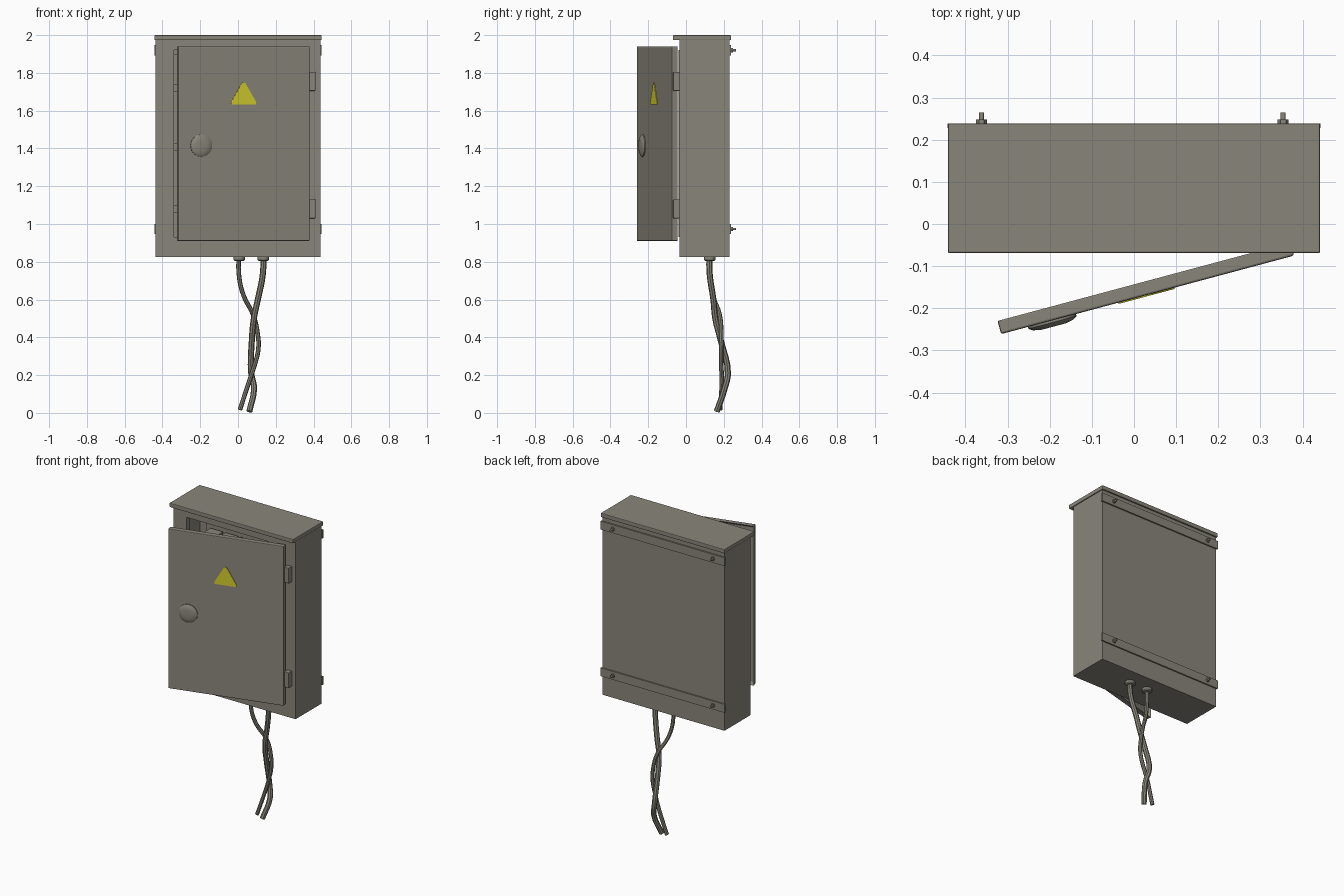
import bpy, bmesh, math
from mathutils import Matrix, Vector

if "Cube" in bpy.data.objects:
    bpy.data.objects.remove(bpy.data.objects["Cube"])


def material(name, rgb):
    m = bpy.data.materials.new(name)
    m.diffuse_color = (*rgb, 1)
    m.use_nodes = True
    m.node_tree.nodes["Principled BSDF"].inputs["Base Color"].default_value = m.diffuse_color
    return m


GREY = material("warm_grey_paint", (0.25, 0.24, 0.195))
YELLOW = material("warning_yellow", (0.63, 0.60, 0.025))

# Frame of the open door: origin at the hinge edge, swung 15 degrees
DOOR = Matrix.Translation((0.38, -0.075, 0)) @ Matrix.Rotation(math.radians(15), 4, 'Z')


def finish(name, bm, mat=GREY, frame=None, bevel=0, smooth=False):
    bmesh.ops.recalc_face_normals(bm, faces=bm.faces)
    if frame:
        bm.transform(frame)
    me = bpy.data.meshes.new(name)
    bm.to_mesh(me)
    bm.free()
    me.materials.append(mat)
    ob = bpy.data.objects.new(name, me)
    bpy.context.collection.objects.link(ob)
    if bevel:
        b = ob.modifiers.new("bevel", 'BEVEL')
        b.width, b.segments = bevel, 2
    if smooth:
        bpy.ops.object.select_all(action='DESELECT')
        ob.select_set(True)
        bpy.context.view_layer.objects.active = ob
        bpy.ops.object.shade_smooth_by_angle(angle=math.radians(40))
    return ob


def add_box(bm, x, y, z):
    size = [b - a for a, b in (x, y, z)]
    mid = [(a + b) / 2 for a, b in (x, y, z)]
    bmesh.ops.create_cube(bm, size=1, matrix=Matrix.Translation(mid) @ Matrix.Diagonal((*size, 1)))


def box(name, x, y, z, **kw):
    bm = bmesh.new()
    add_box(bm, x, y, z)
    return finish(name, bm, **kw)


def turned(name, origin, axis, profile, sides=24, **kw):
    """Turn a (radius, distance) profile around an axis."""
    bm = bmesh.new()
    rot = Vector((0, 0, 1)).rotation_difference(Vector(axis)).to_matrix()
    rings = [[bm.verts.new(Vector(origin) + rot @ Vector((r * math.cos(a), r * math.sin(a), d)))
              for a in (2 * math.pi * i / sides for i in range(sides))] for r, d in profile]
    for lo, hi in zip(rings, rings[1:]):
        for i in range(sides):
            j = (i + 1) % sides
            bm.faces.new((lo[i], lo[j], hi[j], hi[i]))
    bm.faces.new(rings[0])
    bm.faces.new(rings[-1])
    return finish(name, bm, smooth=True, **kw)


# Cabinet shell: back, sides, floor, ceiling and front frame
W, FRONT, BACK, Z0, Z1 = 0.436, -0.035, 0.23, 0.825, 1.98
T, OX, OZ0, OZ1 = 0.012, 0.347, 0.93, 1.92
box("cabinet_back", (-W, W), (BACK - T, BACK), (Z0, Z1))
box("cabinet_floor", (-W, W), (FRONT, BACK - T), (Z0, Z0 + T))
box("cabinet_ceiling", (-W, W), (FRONT, BACK - T), (Z1 - T, Z1))
for s, side in ((-1, "left"), (1, "right")):
    xs = sorted((s * (W - T), s * W))
    box("cabinet_wall_" + side, xs, (FRONT, BACK - T), (Z0 + T, Z1 - T))
    xs = sorted((s * OX, s * (W - T)))
    box("front_frame_" + side, xs, (FRONT, FRONT + T), (Z0 + T, Z1 - T))
    xs = sorted((s * (OX - 0.008), s * OX))
    box("opening_rim_" + side, xs, (FRONT - 0.004, FRONT + 0.03), (OZ0, OZ1))
box("front_frame_bottom", (-OX, OX), (FRONT, FRONT + T), (Z0 + T, OZ0))
box("front_frame_top", (-OX, OX), (FRONT, FRONT + T), (OZ1, Z1 - T))

# Roof cap overhanging the front
box("roof", (-0.442, 0.442), (-0.069, 0.239), (1.973, 2.0), bevel=0.004)

# Interior: mounting board, rails and breakers
box("mounting_board", (-0.36, 0.36), (0.19, 0.20), (0.92, 1.90))
for z in (1.08, 1.41, 1.72):
    box("breaker_rail", (-0.34, 0.34), (0.17, 0.19), (z - 0.02, z + 0.02))
    for i in range(6):
        x = -0.27 + i * 0.108
        box("breaker", (x - 0.045, x + 0.045), (0.09, 0.17), (z - 0.06, z + 0.06))

# Door: shallow tray, recessed at the back
bm = bmesh.new()
add_box(bm, (-0.72, 0), (0, 0.035), (0.91, 1.94))
bm.normal_update()
rear = max(bm.faces, key=lambda f: f.calc_center_median().y)
bmesh.ops.inset_region(bm, faces=[rear], thickness=0.02)
bmesh.ops.translate(bm, verts=rear.verts, vec=(0, -0.02, 0))
finish("door", bm, frame=DOOR, bevel=0.005)

# Round door handle
turned("door_handle", (-0.595, 0, 1.415), (0, -1, 0),
       [(0.059, 0), (0.059, 0.005), (0.050, 0.011), (0.030, 0.015)], frame=DOOR)

# Warning triangle with clipped corners
bm = bmesh.new()
outline = [(-0.066, 1.632), (0.066, 1.632), (0.069, 1.645), (0.01, 1.745),
           (0, 1.75), (-0.01, 1.745), (-0.069, 1.645)]
plate = bm.faces.new([bm.verts.new((x - 0.363, 0.001, z)) for x, z in outline])
ext = bmesh.ops.extrude_face_region(bm, geom=[plate])["geom"]
bmesh.ops.translate(bm, vec=(0, -0.004, 0), verts=[v for v in ext if isinstance(v, bmesh.types.BMVert)])
finish("warning_triangle", bm, YELLOW, DOOR)

# Hinges
for z in (1.08, 1.755):
    box("hinge", (0.376, 0.41), (-0.068, -0.034), (z - 0.05, z + 0.05), bevel=0.003)

# Wall rails with bolts and nuts
for z in (0.973, 1.92):
    box("wall_rail", (-0.443, 0.443), (0.228, 0.239), (z - 0.027, z + 0.027))
    for x in (-0.362, 0.354):
        turned("rail_nut", (x, 0.238, z), (0, 1, 0), [(0.013, 0), (0.013, 0.01)], sides=6)
        turned("rail_bolt", (x, 0.238, z), (0, 1, 0), [(0.006, 0), (0.006, 0.027)], sides=12)


# Hanging cables with glands
def cable(name, radius, points):
    cu = bpy.data.curves.new(name, 'CURVE')
    cu.dimensions = '3D'
    cu.bevel_depth, cu.bevel_resolution, cu.resolution_u = radius, 2, 4
    cu.use_fill_caps = True
    sp = cu.splines.new('BEZIER')
    sp.bezier_points.add(len(points) - 1)
    for p, co in zip(sp.bezier_points, points):
        p.co = co
        p.handle_left_type = p.handle_right_type = 'AUTO'
    cu.materials.append(GREY)
    ob = bpy.data.objects.new(name, cu)
    bpy.context.collection.objects.link(ob)
    bpy.ops.object.select_all(action='DESELECT')
    ob.select_set(True)
    bpy.context.view_layer.objects.active = ob
    bpy.ops.object.convert(target='MESH')
    bpy.ops.object.shade_smooth_by_angle(angle=math.radians(40))


cable("thin_cable", 0.012, [
    (0.006, 0.125, 0.90), (0.006, 0.125, 0.72), (0.03, 0.142, 0.62), (0.08, 0.178, 0.52),
    (0.104, 0.187, 0.42), (0.108, 0.186, 0.34), (0.09, 0.186, 0.26), (0.06, 0.19, 0.17),
    (0.01, 0.18, 0.016)])
cable("thick_cable", 0.016, [
    (0.134, 0.125, 0.90), (0.132, 0.125, 0.74), (0.105, 0.145, 0.6), (0.084, 0.155, 0.5),
    (0.073, 0.185, 0.38), (0.07, 0.222, 0.21), (0.085, 0.205, 0.13), (0.06, 0.163, 0.008)])
for x in (0.006, 0.134):
    turned("cable_gland", (x, 0.125, 0.83), (0, 0, -1), [(0.03, 0), (0.03, 0.02), (0.024, 0.026)])
